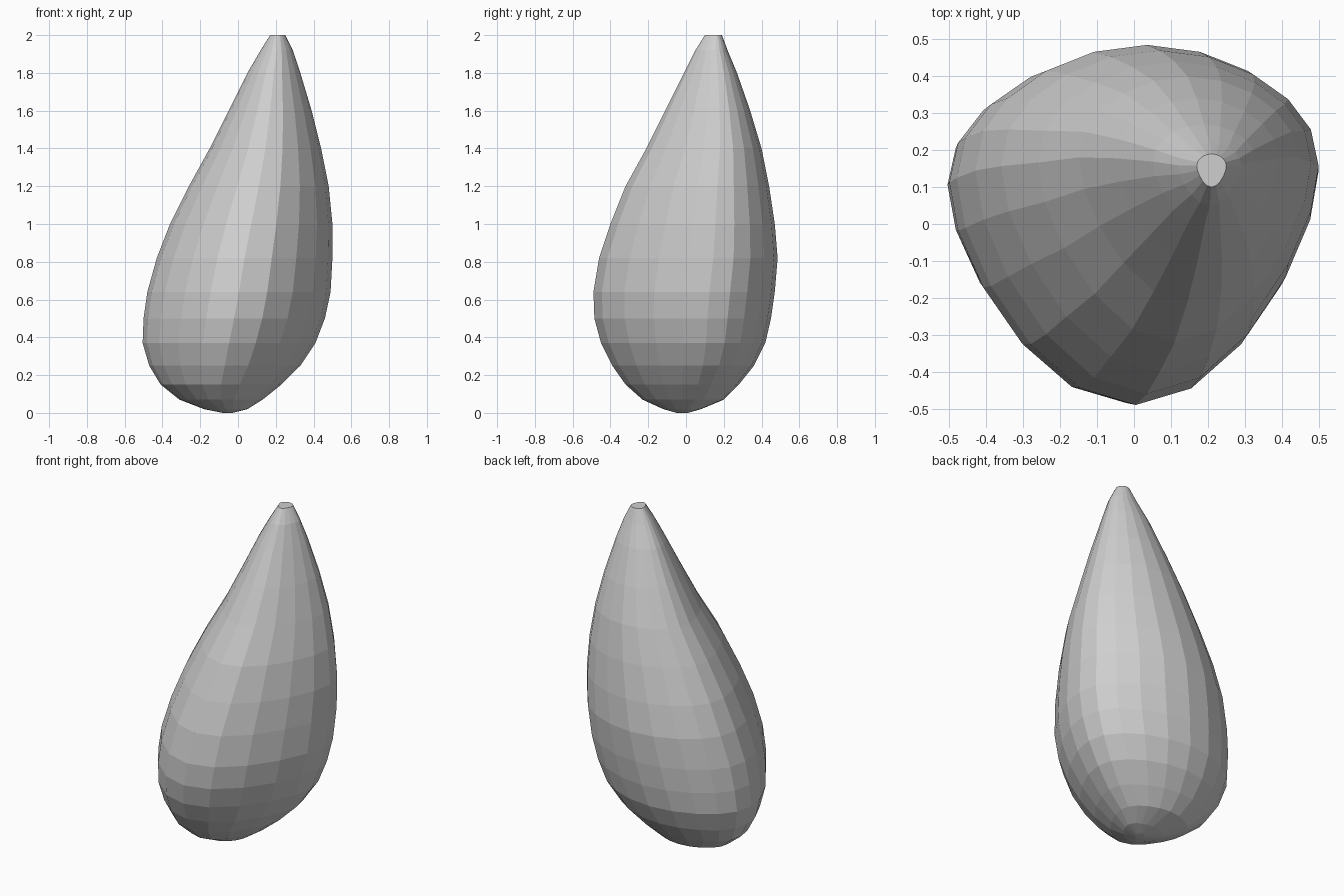
import bpy
import bmesh
from math import sin, cos, tau

cube = bpy.data.objects.get("Cube")
if cube:
    bpy.data.objects.remove(cube, do_unlink=True)

SIDES = 20

# Leaning teardrop sections: height, left-most x, right-most x, front y, back y
SECTIONS = [
    (0, -.08, -.03, -.05, .01),
    (.02, -.18, .05, -.12, .08),
    (.07, -.31, .13, -.23, .2),
    (.15, -.41, .23, -.32, .28),
    (.25, -.47, .33, -.39, .36),
    (.37, -.505, .41, -.45, .42),
    (.5, -.5, .46, -.485, .45),
    (.64, -.48, .49, -.49, .47),
    (.82, -.43, .5, -.46, .485),
    (1, -.36, .5, -.4, .47),
    (1.2, -.26, .48, -.32, .44),
    (1.4, -.15, .44, -.21, .4),
    (1.6, -.05, .39, -.11, .34),
    (1.8, .05, .33, -.01, .27),
    (1.92, .12, .29, .05, .22),
    (2, .17, .25, .1, .19),
]


def plain_material(name, colour):
    """One flat colour, visible in the viewport and in a render."""
    mat = bpy.data.materials.new(name)
    mat.use_nodes = True
    mat.diffuse_color = colour
    for node in mat.node_tree.nodes:
        if node.type == 'BSDF_PRINCIPLED':
            node.inputs["Base Color"].default_value = colour
    return mat


def section_ring(bm, z, left, right, front, back):
    """Rounded triangular ring, narrow towards the front."""
    centre_x, radius_x = (left + right) / 2, (right - left) / 2
    centre_y, radius_y = (front + back) / 2, (back - front) / 2
    ring = []
    for i in range(SIDES):
        angle = tau * i / SIDES
        c, s = cos(angle), sin(angle)
        bulge = .28 * c * c * (1 - .7 * s)
        ring.append(bm.verts.new((centre_x + radius_x * c,
                                  centre_y + radius_y * (s + bulge), z)))
    return ring


# Body: rings bridged from the rounded base to the blunt tip
bm = bmesh.new()
rings = [section_ring(bm, *section) for section in SECTIONS]
for lower, upper in zip(rings, rings[1:]):
    for i in range(SIDES):
        j = (i + 1) % SIDES
        bm.faces.new((lower[i], lower[j], upper[j], upper[i]))
bm.faces.new(reversed(rings[0]))
bm.faces.new(rings[-1])
bmesh.ops.recalc_face_normals(bm, faces=bm.faces)

mesh = bpy.data.meshes.new("teardrop_body")
bm.to_mesh(mesh)
bm.free()
mesh.materials.append(plain_material("light grey", (.62, .62, .62, 1)))
body = bpy.data.objects.new("teardrop_body", mesh)
bpy.context.collection.objects.link(body)
